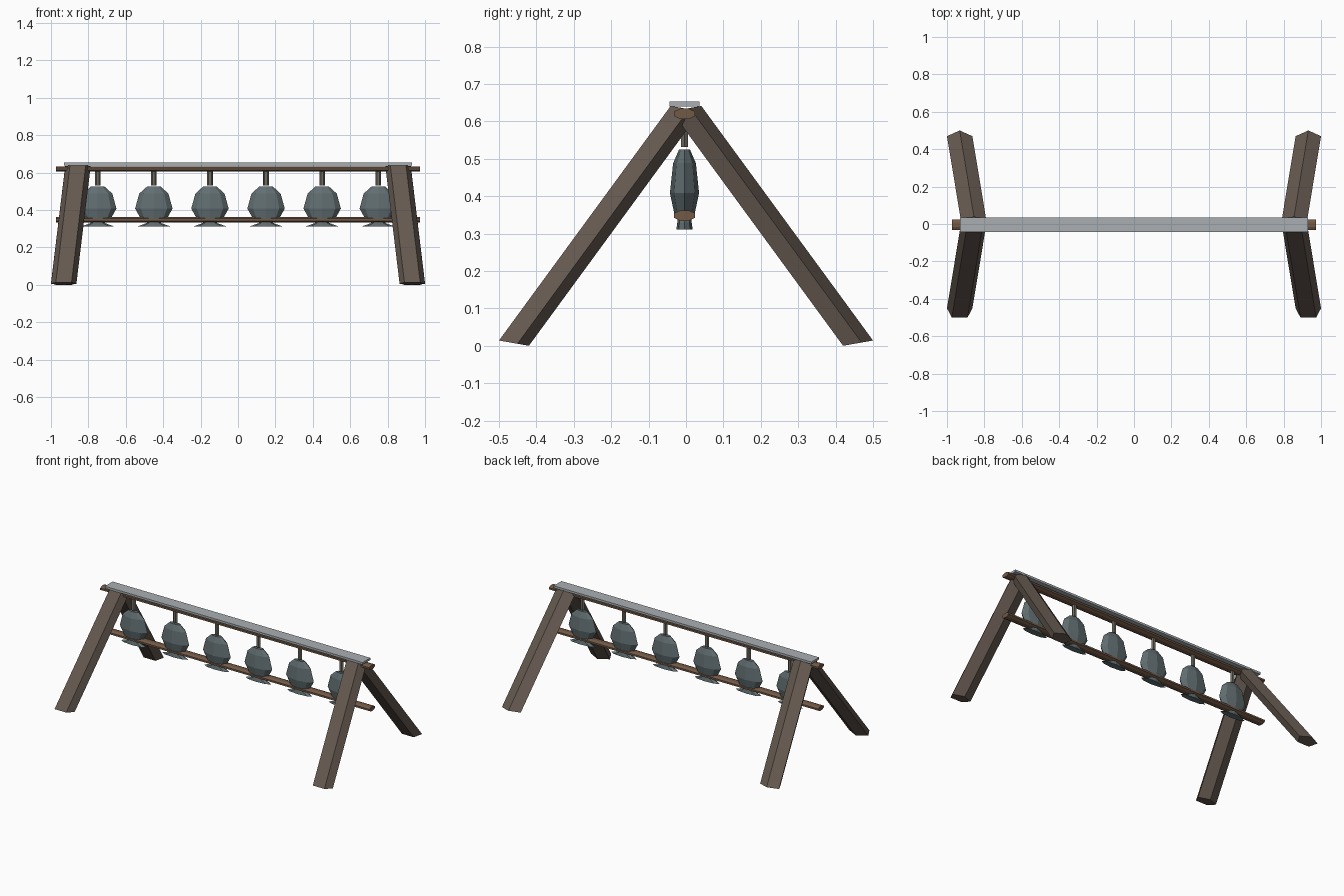
import bpy, math

if "Cube" in bpy.data.objects:
    bpy.data.objects.remove(bpy.data.objects["Cube"])

YC = -0.004  # the hanging parts sit a touch forward of centre


def material(name, rgb):
    m = bpy.data.materials.new(name)
    m.diffuse_color = (*rgb, 1)
    m.use_nodes = True
    m.node_tree.nodes["Principled BSDF"].inputs["Base Color"].default_value = m.diffuse_color
    return m


WOOD = material("dark_wood", (0.13, 0.10, 0.08))
ROD = material("rod_wood", (0.17, 0.10, 0.06))
SLATE = material("slate", (0.12, 0.155, 0.165))
PIN = material("pin", (0.16, 0.15, 0.12))
METAL = material("pale_metal", (0.40, 0.43, 0.45))


def loft(name, rings, mat):
    """Closed solid skinned through rings that share a vertex count."""
    n = len(rings[0])
    verts = [p for r in rings for p in r]
    faces = [(k * n + i, k * n + (i + 1) % n, (k + 1) * n + (i + 1) % n, (k + 1) * n + i)
             for k in range(len(rings) - 1) for i in range(n)]
    faces += [tuple(reversed(range(n))), tuple(range(len(verts) - n, len(verts)))]
    me = bpy.data.meshes.new(name)
    me.from_pydata(verts, [], faces)
    me.materials.append(mat)
    ob = bpy.data.objects.new(name, me)
    bpy.context.collection.objects.link(ob)
    bpy.ops.object.select_all(action='DESELECT')
    ob.select_set(True)
    bpy.context.view_layer.objects.active = ob
    bpy.ops.object.mode_set(mode='EDIT')
    bpy.ops.mesh.select_all(action='SELECT')
    bpy.ops.mesh.normals_make_consistent(inside=False)
    bpy.ops.object.mode_set(mode='OBJECT')
    return ob


def oval(x, z, rx, ry, n=8):
    """Flattened horizontal ring."""
    return [(x + rx * math.cos(2 * math.pi * i / n),
             YC + ry * math.sin(2 * math.pi * i / n), z) for i in range(n)]


# Splayed five-sided legs: flat face outward at the front, ridge outward at the back
def leg_ring(sx, sy, cx, y_out, z_in):
    pts = []
    for i in range(5):
        a = 2 * math.pi * i / 5 + math.pi / 2
        px, py = math.cos(a), math.sin(a)          # apex towards +y
        depth = (1 - py) / 1.809 if sy > 0 else (py + 0.809) / 1.809
        pts.append((sx * cx + 0.0715 * px, sy * (y_out - 0.08 * depth),
                    z_in + 0.014 * (1 - depth)))
    return pts


for sx, side in ((-1, "left"), (1, "right")):
    for sy, end in ((-1, "front"), (1, "back")):
        loft(f"{end}_{side}_leg", [leg_ring(sx, sy, 0.932, 0.5, 0.0),
                                   leg_ring(sx, sy, 0.856, 0.041, 0.627)], WOOD)

# Thin plank on top
bpy.ops.mesh.primitive_cube_add(size=1, location=(0, YC, 0.646))
plank = bpy.context.object
plank.name = "top_plank"
plank.scale = (1.86, 0.08, 0.014)
plank.data.materials.append(METAL)

# Flattened rods along the length
for name, z in (("upper_rod", 0.62), ("lower_rod", 0.348)):
    section = [(YC + 0.031 * math.cos(math.pi * (i + .5) / 4),
                z + 0.015 * math.sin(math.pi * (i + .5) / 4)) for i in range(8)]
    loft(name, [[(x, y, h) for y, h in section] for x in (-0.972, 0.972)], ROD)

# Row of hanging bells: pin, faceted body and flared foot
BODY = [(0.525, 0.037), (0.488, 0.078), (0.408, 0.100), (0.350, 0.068), (0.335, 0.040)]
for k in range(6):
    x = -0.75 + 0.3 * k
    loft(f"hanger_pin_{k + 1}", [oval(x, 0.615, 0.015, 0.011, 6),
                                 oval(x, 0.531, 0.015, 0.011, 6)], PIN)
    loft(f"bell_body_{k + 1}", [oval(x, z, r, r * 0.39) for z, r in BODY], SLATE)
    loft(f"bell_foot_{k + 1}", [oval(x, 0.345, 0.025, 0.018),
                                oval(x, 0.330, 0.040, 0.019),
                                oval(x, 0.311, 0.092, 0.022)], SLATE)
